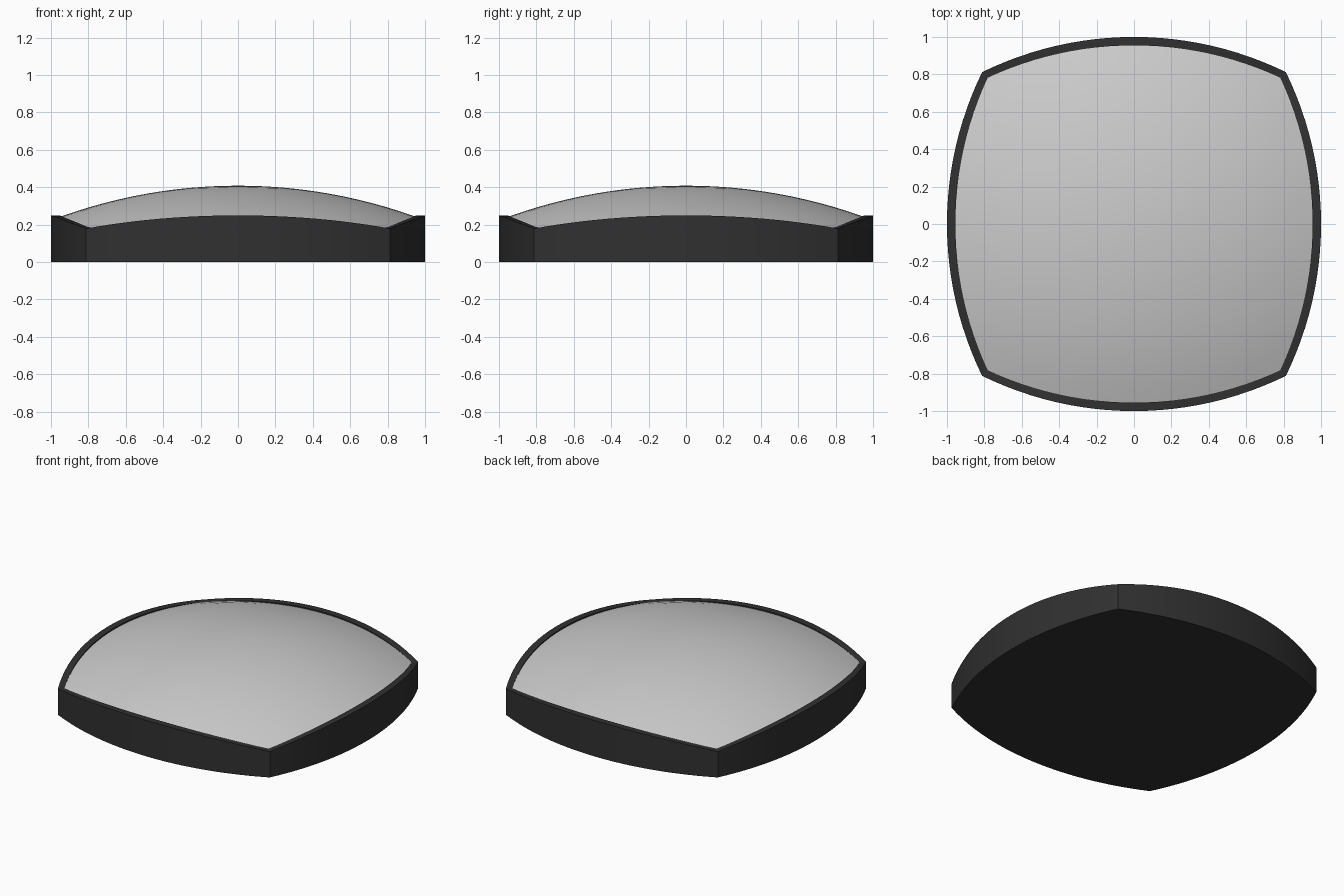
import bpy, bmesh, math

if "Cube" in bpy.data.objects:
    bpy.data.objects.remove(bpy.data.objects["Cube"])

SEG = 24          # segments along each bowed side
APEX, R = 0.408, 2.8


def outline(corner, mid):
    """Square with four outward-bowed circular sides."""
    sag = mid - corner
    rad = (corner ** 2 + sag ** 2) / (2 * sag)
    half = math.asin(corner / rad)
    pts = []
    for side in range(4):
        c, s = math.cos(side * math.pi / 2), math.sin(side * math.pi / 2)
        for i in range(SEG):
            a = -half + 2 * half * i / SEG
            x, y = mid - rad + rad * math.cos(a), rad * math.sin(a)
            pts.append((c * x - s * y, s * x + c * y))
    return pts


def dome_z(x, y):
    return APEX - R + math.sqrt(R * R - x * x - y * y)


def loft(name, rings, color=None):
    """Skin a list of closed rings; a one-point ring makes a fan."""
    bm = bmesh.new()
    vs = [[bm.verts.new(p) for p in ring] for ring in rings]
    n = 4 * SEG
    for a, b in zip(vs, vs[1:]):
        for i in range(n):
            j = (i + 1) % n
            if len(a) == 1:
                bm.faces.new((a[0], b[i], b[j]))
            elif len(b) == 1:
                bm.faces.new((a[j], a[i], b[0]))
            else:
                bm.faces.new((a[i], a[j], b[j], b[i]))
    if len(vs[0]) > 1:
        bm.faces.new(list(reversed(vs[0])))
    bmesh.ops.recalc_face_normals(bm, faces=bm.faces)
    if sum(f.normal.z * f.calc_area() for f in bm.faces if f.calc_center_median().z > 0.15) < 0:
        bmesh.ops.reverse_faces(bm, faces=bm.faces)
    me = bpy.data.meshes.new(name)
    bm.to_mesh(me)
    bm.free()
    ob = bpy.data.objects.new(name, me)
    bpy.context.collection.objects.link(ob)
    if color:
        mat = bpy.data.materials.new(name)
        mat.diffuse_color = color
        mat.use_nodes = True
        mat.node_tree.nodes["Principled BSDF"].inputs["Base Color"].default_value = mat.diffuse_color
        me.materials.append(mat)
    bpy.ops.object.select_all(action='DESELECT')
    ob.select_set(True)
    bpy.context.view_layer.objects.active = ob
    bpy.ops.object.shade_smooth_by_angle(angle=math.radians(20))
    return ob


outer = outline(0.812, 1.0)
inner = outline(0.782, 0.955)

# rim height follows the bowed outline, dipping at the corners
rim = [0.249 - 0.07 * (x * x + y * y - 1) / (2 * 0.812 ** 2 - 1) for x, y in outer]


def dome_rings(drop):
    steps = 12
    rings = []
    for k in range(steps, 0, -1):
        t = k / steps
        rings.append([(x * t, y * t, dome_z(x * t, y * t) - drop) for x, y in inner])
    return rings + [[(0, 0, APEX - drop)]]


# dark base with wall, flat rim and domed core under the cover
loft("base", [
    [(x, y, 0) for x, y in outer],
    [(x, y, z) for (x, y), z in zip(outer, rim)],
    [(x, y, z) for (x, y), z in zip(inner, rim)],
] + dome_rings(0.004), (0.03, 0.03, 0.03, 1))

# grey domed cover
loft("dome_cover", list(reversed(dome_rings(0))))
